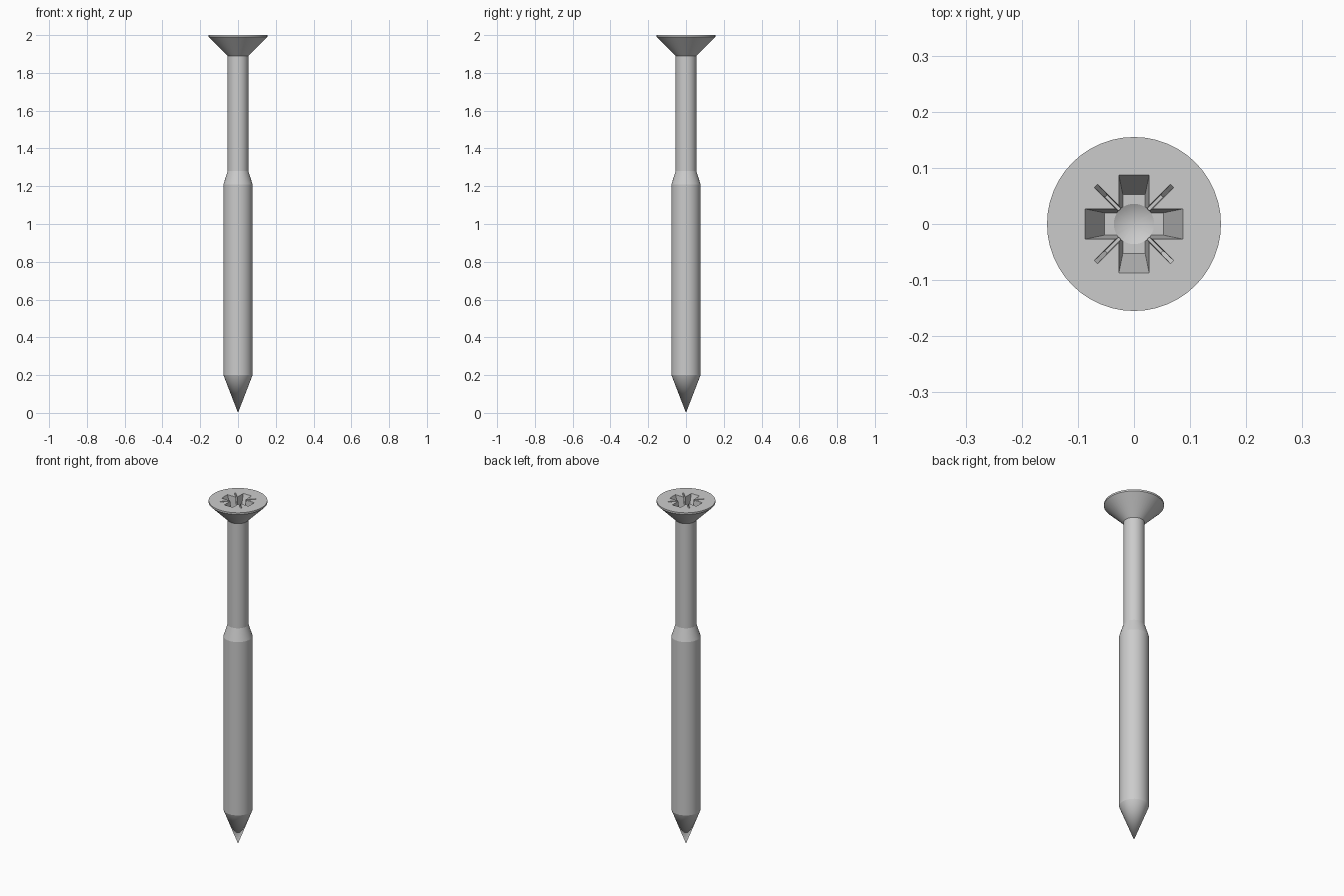
import bpy, bmesh, math
from mathutils import Matrix

if "Cube" in bpy.data.objects:
    bpy.data.objects.remove(bpy.data.objects["Cube"])

SEG = 48
TOP = 2.0


def new_object(name, bm):
    bmesh.ops.recalc_face_normals(bm, faces=bm.faces)
    mesh = bpy.data.meshes.new(name)
    bm.to_mesh(mesh)
    bm.free()
    ob = bpy.data.objects.new(name, mesh)
    bpy.context.collection.objects.link(ob)
    return ob


def lathe(name, profile, seg=SEG):
    """Spin (radius, z) points around z into a closed solid."""
    bm = bmesh.new()
    verts = [bm.verts.new((r, 0, z)) for r, z in profile]
    edges = [bm.edges.new(p) for p in zip(verts, verts[1:])]
    bmesh.ops.spin(bm, geom=verts + edges, cent=(0, 0, 0), axis=(0, 0, 1),
                   angle=2 * math.pi, steps=seg, use_duplicate=False)
    bmesh.ops.remove_doubles(bm, verts=bm.verts, dist=1e-5)
    return new_object(name, bm)


def tapered_bar(name, top, bottom, depth, angle):
    """Bar cutter tapering from half sizes top to bottom, rising just above the head."""
    up = 0.1  # continue the taper a little above the surface
    over = [t + (t - b) * up for t, b in zip(top, bottom)]
    bm = bmesh.new()
    rings = []
    for (x, y), z in ((over, TOP + depth * up), (bottom, TOP - depth)):
        rings.append([bm.verts.new((sx * x, sy * y, z))
                      for sx, sy in ((1, 1), (-1, 1), (-1, -1), (1, -1))])
    for i in range(4):
        j = (i + 1) % 4
        bm.faces.new((rings[0][i], rings[0][j], rings[1][j], rings[1][i]))
    for ring in rings:
        bm.faces.new(ring)
    bm.transform(Matrix.Rotation(math.radians(angle), 4, 'Z'))
    return new_object(name, bm)


# Screw: tip, thick lower shank, slim upper shank, countersunk head
screw = lathe("screw", [(0, 0), (0.077, 0.2), (0.077, 1.21), (0.055, 1.28),
                        (0.055, 1.89), (0.155, 1.99), (0.155, TOP), (0, TOP)])

# Drive recess: conical centre, cross arms, thin diagonal ticks
cutters = [lathe("recess_centre", [(0, 1.88), (0.036, 1.9), (0.037, 2.01), (0, 2.01)], 32)]
for a in (0, 90):
    cutters.append(tapered_bar("recess_arm", (0.087, 0.027), (0.053, 0.02), 0.1, a))
    cutters.append(tapered_bar("recess_tick", (0.096, 0.004), (0.07, 0.003), 0.04, a + 45))

bpy.context.view_layer.objects.active = screw
screw.select_set(True)
for c in cutters:
    mod = screw.modifiers.new("cut", 'BOOLEAN')
    mod.operation = 'DIFFERENCE'
    mod.solver = 'EXACT'
    mod.object = c
    bpy.ops.object.modifier_apply(modifier=mod.name)
    bpy.data.objects.remove(c)

bpy.ops.object.shade_smooth_by_angle(angle=math.radians(15))
